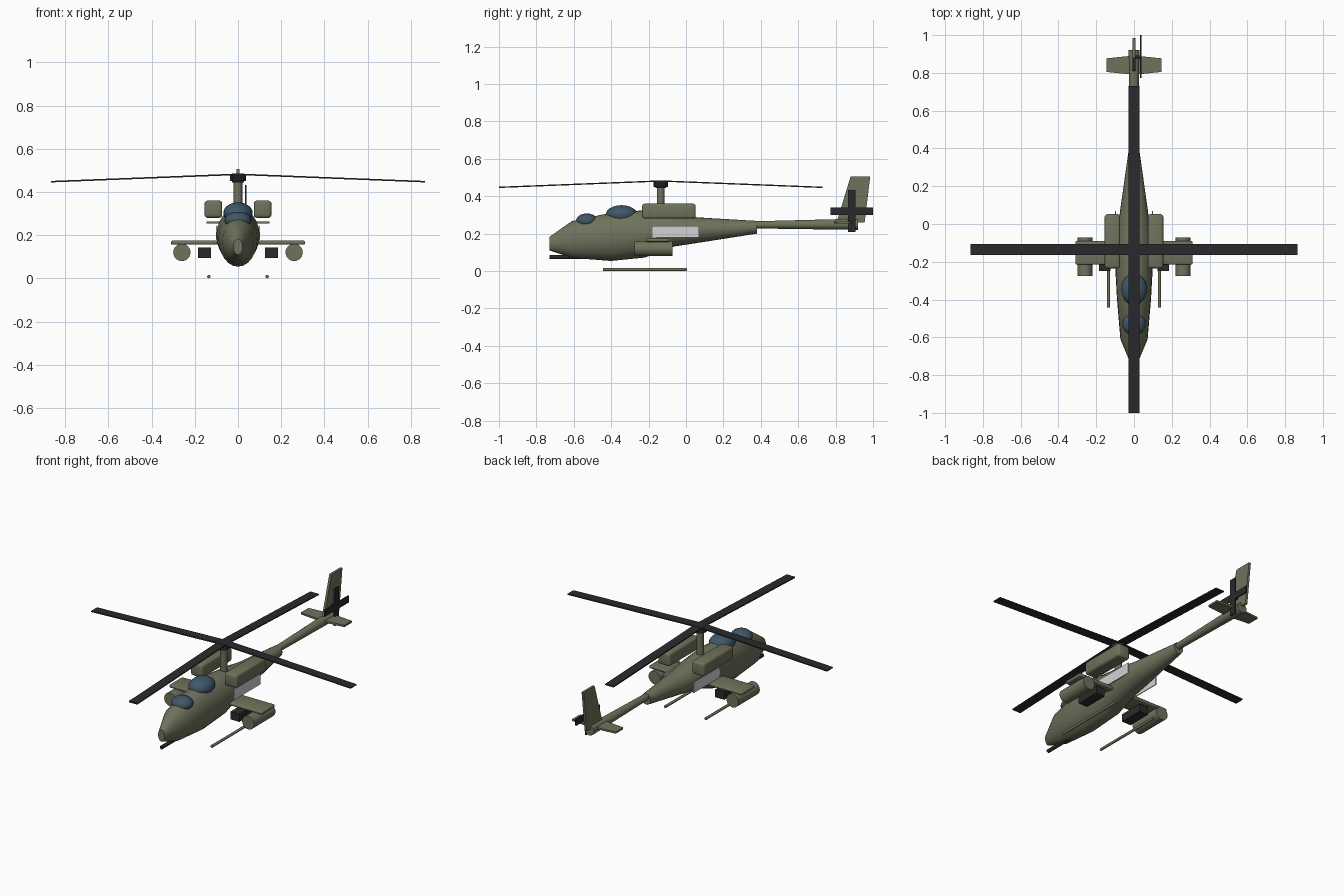
import bpy, bmesh, math
from mathutils import Matrix, Vector

if "Cube" in bpy.data.objects:
    bpy.data.objects.remove(bpy.data.objects["Cube"], do_unlink=True)


def material(name, rgb):
    m = bpy.data.materials.new(name)
    m.use_nodes = True
    m.diffuse_color = (*rgb, 1)
    m.node_tree.nodes["Principled BSDF"].inputs["Base Color"].default_value = (*rgb, 1)
    return m


OLIVE = material("olive drab", (0.155, 0.17, 0.105))
BLACK = material("rotor black", (0.023, 0.023, 0.025))
GLASS = material("blue glass", (0.05, 0.095, 0.14))
PALE = material("pale grey", (0.65, 0.65, 0.65))


def finish(name, bm, mat, smooth=True):
    bmesh.ops.recalc_face_normals(bm, faces=bm.faces[:])
    mesh = bpy.data.meshes.new(name)
    bm.to_mesh(mesh)
    bm.free()
    mesh.materials.append(mat)
    obj = bpy.data.objects.new(name, mesh)
    bpy.context.collection.objects.link(obj)
    if smooth:
        bpy.ops.object.select_all(action="DESELECT")
        obj.select_set(True)
        bpy.context.view_layer.objects.active = obj
        bpy.ops.object.shade_smooth_by_angle(angle=math.radians(35))
    return obj


def box(name, lo, hi, mat, bevel=0):
    lo, hi = Vector(lo), Vector(hi)
    bm = bmesh.new()
    bmesh.ops.create_cube(bm, size=1, matrix=Matrix.Translation((lo + hi) / 2)
                          @ Matrix.Diagonal((*(hi - lo), 1)))
    if bevel:
        bmesh.ops.bevel(bm, geom=bm.edges[:], offset=bevel, segments=3,
                        profile=0.5, affect="EDGES")
    return finish(name, bm, mat, bool(bevel))


def rod(name, start, end, r1, r2, mat, sides=24):
    start, end = Vector(start), Vector(end)
    axis = end - start
    bm = bmesh.new()
    turn = axis.to_track_quat("Z", "Y").to_matrix().to_4x4()
    bmesh.ops.create_cone(bm, cap_ends=True, segments=sides, radius1=r1, radius2=r2,
                          depth=axis.length,
                          matrix=Matrix.Translation((start + end) / 2) @ turn)
    return finish(name, bm, mat)


def ellipsoid(name, centre, radii, mat):
    bm = bmesh.new()
    bmesh.ops.create_uvsphere(bm, u_segments=24, v_segments=16, radius=1,
                              matrix=Matrix.Translation(centre) @ Matrix.Diagonal((*radii, 1)))
    return finish(name, bm, mat)


def plate(name, points, offset, mat):
    """Extrude a flat outline along the given vector."""
    bm = bmesh.new()
    face = bm.faces.new([bm.verts.new(p) for p in points])
    out = bmesh.ops.extrude_face_region(bm, geom=[face])
    bmesh.ops.translate(bm, vec=offset,
                        verts=[v for v in out["geom"] if isinstance(v, bmesh.types.BMVert)])
    return finish(name, bm, mat, False)


def loft(name, stations, mat, sides=24):
    """Join elliptical sections given as (y, half width, bottom, top)."""
    bm = bmesh.new()
    rings = []
    for y, w, low, high in stations:
        ring = []
        for i in range(sides):
            a = math.tau * i / sides
            ring.append(bm.verts.new((w * math.cos(a), y,
                                      (low + high) / 2 + (high - low) / 2 * math.sin(a))))
        rings.append(ring)
    for a, b in zip(rings, rings[1:]):
        for i in range(sides):
            j = (i + 1) % sides
            bm.faces.new((a[i], a[j], b[j], b[i]))
    bm.faces.new(rings[0])
    bm.faces.new(rings[-1])
    return finish(name, bm, mat)


# Body and tail boom
loft("fuselage", [
    (-0.73, 0.022, 0.11, 0.183),
    (-0.61, 0.072, 0.07, 0.267),
    (-0.40, 0.09, 0.054, 0.312),
    (-0.22, 0.1, 0.072, 0.325),
    (-0.06, 0.09, 0.132, 0.305),
    (0.06, 0.075, 0.15, 0.287),
    (0.38, 0.03, 0.2, 0.268)], OLIVE)
rod("tail_boom", (0, 0.36, 0.247), (0, 0.92, 0.25), 0.019, 0.03, OLIVE)

# Cockpit bubbles
ellipsoid("front_canopy", (0, -0.53, 0.268), (0.062, 0.058, 0.04), GLASS)
ellipsoid("rear_canopy", (0, -0.345, 0.302), (0.068, 0.084, 0.05), GLASS)

# Tail fin and tailplane
plate("tail_fin", [(-0.007, 0.805, 0.26), (-0.007, 0.88, 0.505),
                   (-0.007, 0.985, 0.505), (-0.007, 0.955, 0.26)], (0.014, 0, 0), OLIVE)
plate("tailplane", [(-0.145, 0.805, 0.253), (0, 0.79, 0.253), (0.145, 0.805, 0.253),
                    (0.145, 0.877, 0.253), (0, 0.892, 0.253), (-0.145, 0.877, 0.253)],
      (0, 0, 0.011), OLIVE)

# Tail rotor
box("tail_rotor_upright_blade", (0.032, 0.865, 0.208), (0.04, 0.905, 0.433), BLACK)
box("tail_rotor_level_blade", (0.032, 0.772, 0.3), (0.04, 1.0, 0.34), BLACK)
rod("tail_rotor_shaft", (0, 0.885, 0.32), (0.036, 0.885, 0.32), 0.008, 0.008, BLACK, 12)

# Main rotor with drooping blades
HUB_Y = -0.135
rod("rotor_mast", (0, HUB_Y, 0.28), (0, HUB_Y, 0.46), 0.02, 0.02, OLIVE)
rod("rotor_hub", (0, HUB_Y, 0.45), (0, HUB_Y, 0.484), 0.038, 0.038, BLACK)
for i in range(4):
    blade = plate(f"rotor_blade_{i + 1}",
                  [(0, -0.028, 0.478), (0.865, -0.028, 0.444),
                   (0.865, 0.028, 0.444), (0, 0.028, 0.478)], (0, 0, 0.007), BLACK)
    blade.data.transform(Matrix.Translation((0, HUB_Y, 0))
                         @ Matrix.Rotation(i * math.pi / 2, 4, "Z"))

# Stub wing and nose gun
box("stub_wing", (-0.31, -0.215, 0.156), (0.31, -0.09, 0.175), OLIVE, 0.007)
rod("nose_gun", (0, -0.73, 0.075), (0, -0.5, 0.075), 0.011, 0.011, BLACK, 12)

# Paired parts
for side, s in (("left", 1), ("right", -1)):
    def span(a, b):
        return min(s * a, s * b), max(s * a, s * b)

    x0, x1 = span(0.073, 0.155)
    box(f"{side}_engine", (x0, -0.235, 0.28), (x1, 0.052, 0.36), OLIVE, 0.014)
    x0, x1 = span(0.096, 0.101)
    box(f"{side}_side_panel", (x0, -0.18, 0.178), (x1, 0.07, 0.242), PALE)
    x0, x1 = span(0.125, 0.185)
    box(f"{side}_missile_rack", (x0, -0.25, 0.095), (x1, -0.1, 0.142), BLACK)
    rod(f"{side}_rocket_pod", (s * 0.26, -0.275, 0.12), (s * 0.26, -0.072, 0.12),
        0.04, 0.04, OLIVE)
    rod(f"{side}_skid", (s * 0.135, -0.443, 0.008), (s * 0.135, 0.006, 0.008),
        0.008, 0.008, OLIVE, 12)
